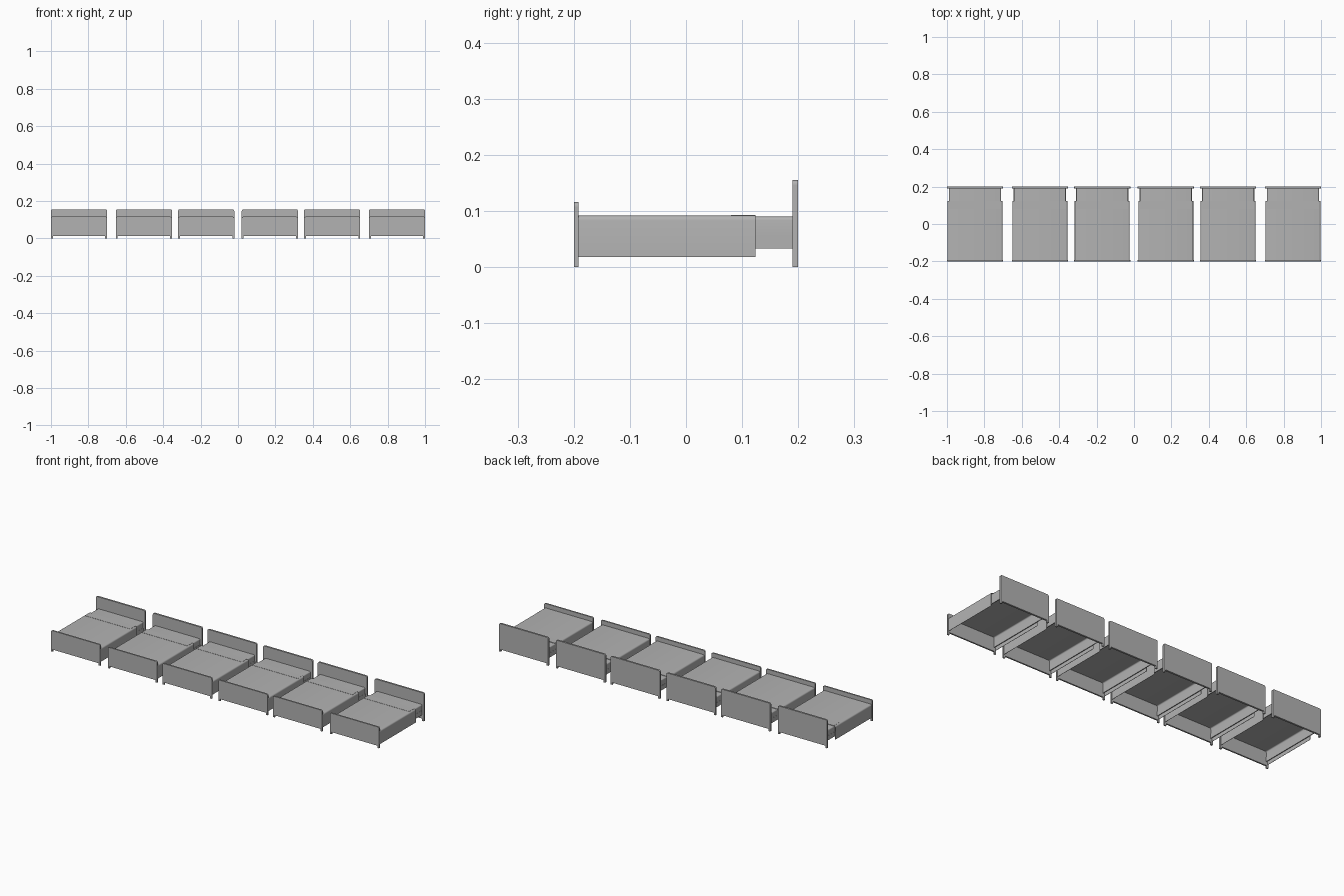
import bpy
import bmesh
import math

cube = bpy.data.objects.get("Cube")
if cube:
    bpy.data.objects.remove(cube, do_unlink=True)

grey = bpy.data.materials.new("plain_grey")
grey.use_nodes = True
COLOUR = (0.45, 0.45, 0.45, 1)
grey.diffuse_color = COLOUR
grey.node_tree.nodes["Principled BSDF"].inputs["Base Color"].default_value = COLOUR

HALF = 0.15
FRONT, BACK = -0.2, 0.2
FOOT_IN, HEAD_IN = -0.192, 0.19
BLANKET_END = 0.124


def finish(bm, name, x):
    bmesh.ops.recalc_face_normals(bm, faces=bm.faces)
    mesh = bpy.data.meshes.new(name)
    bm.to_mesh(mesh)
    bm.free()
    mesh.materials.append(grey)
    obj = bpy.data.objects.new(name, mesh)
    obj.location.x = x
    bpy.context.collection.objects.link(obj)
    return obj


def corner(half, top, radius, steps=4):
    """Right half of a rounded top edge, from the side up to the top."""
    angles = [math.pi / 2 * i / steps for i in range(steps + 1)]
    return [(half - radius + radius * math.cos(a),
             top - radius + radius * math.sin(a)) for a in angles]


def mirrored(points):
    return points + [(-x, z) for x, z in reversed(points)]


def board(name, x, y0, y1, top):
    """End board with two short feet and softly rounded top corners."""
    leg, gap = 0.01, 0.012
    right = [(HALF - leg, gap), (HALF - leg, 0), (HALF, 0)]
    outline = mirrored(right + corner(HALF, top, 0.008))
    bm = bmesh.new()
    face = bm.faces.new([bm.verts.new((px, y0, pz)) for px, pz in outline])
    out = bmesh.ops.extrude_face_region(bm, geom=[face])
    moved = [v for v in out["geom"] if isinstance(v, bmesh.types.BMVert)]
    bmesh.ops.translate(bm, verts=moved, vec=(0, y1 - y0, 0))
    return finish(bm, name, x)


def cover(name, x, y0, y1, half, bottom, top, radius, thick):
    """Sheet draped over the bed, open underneath and at both ends."""
    outer = mirrored([(half, bottom)] + corner(half, top, radius))
    inner = mirrored([(half - thick, bottom)]
                     + corner(half - thick, top - thick, radius))
    bm = bmesh.new()
    rings = [[bm.verts.new((px, y, pz)) for px, pz in outer + inner[::-1]]
             for y in (y0, y1)]
    n = len(rings[0])
    for i in range(n):
        j = (i + 1) % n
        bm.faces.new((rings[0][i], rings[0][j], rings[1][j], rings[1][i]))
    m = len(outer)
    for ring in rings:
        for i in range(m - 1):
            bm.faces.new((ring[i], ring[i + 1], ring[n - 2 - i], ring[n - 1 - i]))
    obj = finish(bm, name, x)
    bpy.ops.object.select_all(action="DESELECT")
    obj.select_set(True)
    bpy.context.view_layer.objects.active = obj
    bpy.ops.object.shade_smooth_by_angle(angle=math.radians(35))
    return obj


def box(name, x, x0, x1, y0, y1, z0, z1):
    bm = bmesh.new()
    bmesh.ops.create_cube(bm, size=1)
    bmesh.ops.scale(bm, verts=bm.verts, vec=(x1 - x0, y1 - y0, z1 - z0))
    bmesh.ops.translate(bm, verts=bm.verts,
                        vec=((x0 + x1) / 2, (y0 + y1) / 2, (z0 + z1) / 2))
    return finish(bm, name, x)


# Row of six beds, spaced symmetrically about the middle
centres = [0.17, 0.503, 0.85]
for x in [-c for c in reversed(centres)] + centres:
    board("footboard", x, FRONT, FOOT_IN, 0.116)
    board("headboard", x, HEAD_IN, BACK, 0.155)
    cover("blanket", x, FOOT_IN, BLANKET_END, 0.147, 0.018, 0.092, 0.008, 0.0015)
    # Folded-back strip at the head end of the blanket
    box("blanket_fold", x, -0.138, 0.138, 0.08, BLANKET_END, 0.0915, 0.093)
    cover("mattress", x, FOOT_IN, HEAD_IN, 0.139, 0.058, 0.09, 0.006, 0.0015)
    for side, name in ((-1, "right_rail"), (1, "left_rail")):
        a, b = sorted((side * 0.136, side * 0.140))
        box(name, x, a, b, FOOT_IN, HEAD_IN, 0.033, 0.058)
